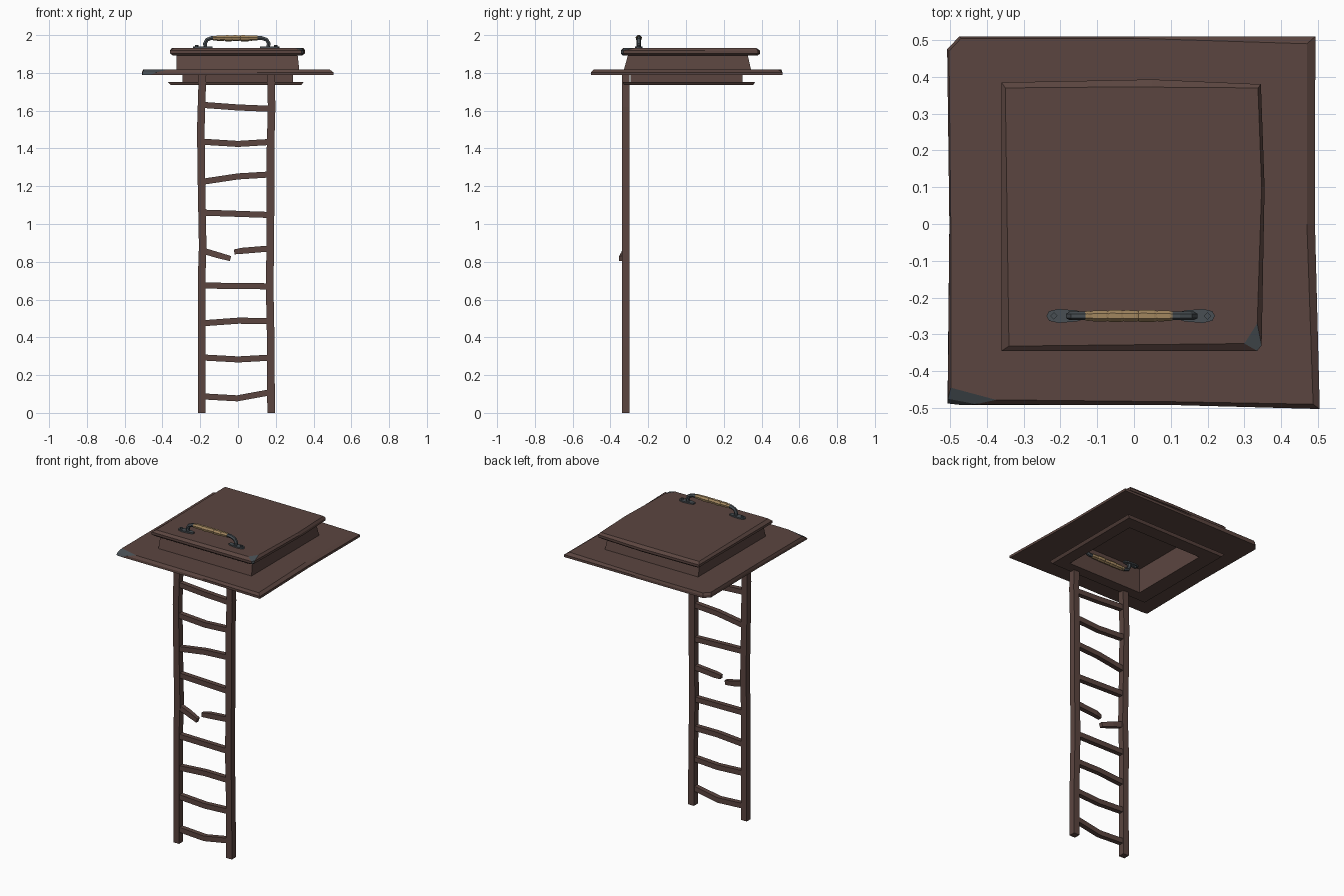
import bpy, bmesh, math
from mathutils import Vector

if "Cube" in bpy.data.objects:
    bpy.data.objects.remove(bpy.data.objects["Cube"])


def material(name, rgb):
    m = bpy.data.materials.new(name)
    m.diffuse_color = (*rgb, 1)
    m.use_nodes = True
    m.node_tree.nodes["Principled BSDF"].inputs["Base Color"].default_value = m.diffuse_color
    return m


BROWN = material("dark brown wood", (0.105, 0.060, 0.051))
GREY = material("dark grey metal", (0.065, 0.078, 0.088))
TAN = material("tan wrap", (0.36, 0.24, 0.115))


def loft(name, rings, mat, loop=False, chips=()):
    """Join equal rings with quads; cap the ends, or join last to first (loop).
    chips are the side numbers painted with the second material."""
    bm = bmesh.new()
    vs = [[bm.verts.new(p) for p in r] for r in rings]
    n = len(vs[0])
    pairs = list(zip(vs, vs[1:]))
    if loop:
        pairs.append((vs[-1], vs[0]))
    else:
        bm.faces.new(vs[0])
        bm.faces.new(vs[-1])
    for a, b in pairs:
        for i in range(n):
            f = bm.faces.new((a[i], a[(i + 1) % n], b[(i + 1) % n], b[i]))
            f.material_index = 1 if i in chips else 0
    bmesh.ops.recalc_face_normals(bm, faces=bm.faces)
    me = bpy.data.meshes.new(name)
    bm.to_mesh(me)
    bm.free()
    me.materials.append(mat)
    if chips:
        me.materials.append(GREY)
    ob = bpy.data.objects.new(name, me)
    bpy.context.collection.objects.link(ob)
    return ob


def sweep(name, pts, w, d, mat, n=4, radii=None):
    """Sweep an n-sided section along points; w in the xz plane, d along y."""
    pts = [Vector(p) for p in pts]
    rings = []
    k = 1 / math.cos(math.pi / n)
    for i, p in enumerate(pts):
        t = (pts[min(i + 1, len(pts) - 1)] - pts[max(i - 1, 0)]).normalized()
        u = t.cross(Vector((0, 1, 0))).normalized()
        r = k * (radii[i] if radii else 1)
        ring = []
        for j in range(n):
            a = 2 * math.pi * (j + 0.5) / n
            ring.append(p + u * (w * r * math.cos(a)) + Vector((0, d * r * math.sin(a), 0)))
        rings.append(ring)
    return loft(name, rings, mat)


def rect(x0, x1, y0, y1, z):
    return [(x0, y0, z), (x1, y0, z), (x1, y1, z), (x0, y1, z)]


def flat(outline, z):
    return [(x, y, z) for x, y in outline]


# floor plate, slightly warped, with one chipped corner and a square opening
bottom = [(-.47, -.492), (.1, -.492), (.505, -.503), (.492, 0), (.493, .51), (0, .51),
          (-.475, .51), (-.508, .475), (-.502, 0), (-.507, -.488)]
top = [(-.375, -.478), (.1, -.483), (.487, -.49), (.47, 0), (.47, .49), (0, .505),
       (-.47, .505), (-.503, .47), (-.498, 0), (-.498, -.445)]
mid = [(-.43, -.490)] + bottom[1:9] + [(-.506, -.475)]
plate = loft("floor_plate", [flat(bottom, 1.788), flat(mid, 1.803), flat(top, 1.817)],
             BROWN, chips=(9,))
cutter = loft("opening_cutter", [rect(-.28, .28, -.28, .29, 1.7), rect(-.28, .28, -.28, .29, 1.9)], BROWN)
cutter.hide_render = True
cutter.hide_viewport = True
cut = plate.modifiers.new("opening", 'BOOLEAN')
cut.object = cutter
cut.solver = 'EXACT'

# curb above the plate and collar below it
loft("upper_curb", [rect(-.325, .325, -.33, .345, 1.812), rect(-.325, .315, -.305, .325, 1.902),
                    rect(-.265, .265, -.265, .275, 1.902), rect(-.265, .265, -.265, .275, 1.812)],
     BROWN, loop=True)
loft("lower_collar", [rect(-.295, .29, -.295, .30, 1.745), rect(-.295, .29, -.295, .30, 1.813),
                      rect(-.265, .265, -.265, .275, 1.813), rect(-.26, .26, -.26, .27, 1.745)],
     BROWN, loop=True)
loft("bottom_flange", [rect(-.355, .335, -.328, .355, 1.735), rect(-.37, .347, -.335, .365, 1.751),
                       rect(-.26, .26, -.26, .27, 1.751), rect(-.26, .26, -.26, .27, 1.735)],
     BROWN, loop=True)

# hatch lid with bevelled rim and one chipped corner
rim = [(-.36, -.345), (.335, -.345), (.347, -.33), (.355, .1), (.345, .38), (.05, .393),
       (-.1, .39), (-.36, .385)]
under = [(x * .96, y * .97) for x, y in rim]
upper = [(-.34, -.332), (.30, -.325), (.335, -.27), (.347, .1), (.337, .37), (.05, .372),
         (-.1, .372), (-.35, .37)]
loft("hatch_lid", [flat(under, 1.893), flat(rim, 1.903), flat(rim, 1.918), flat(upper, 1.932)],
     BROWN, chips=(1,))


# handle: mounting plates, bolts, bent rod and wrapped grip
def handle(prefix, zf):
    y = -.25
    for side, cx in (("left", -.186), ("right", .168)):
        s = -1 if cx < 0 else 1
        shape = [(-.052, -.008), (-.03, -.015), (.02, -.019), (.045, -.013), (.052, 0),
                 (.045, .013), (.02, .019), (-.03, .015), (-.052, .008)]
        out = [(cx + s * px, y + py) for px, py in shape]
        loft(f"{prefix}_{side}_mount", [flat(out, zf(1.925)), flat(out, zf(1.940))], GREY)
        bx = cx + s * .032
        dia = [(bx - .01, y), (bx, y - .01), (bx + .01, y), (bx, y + .01)]
        loft(f"{prefix}_{side}_bolt", [flat(dia, zf(1.935)), flat(dia, zf(1.947))], GREY)
    path = [(-.172, 1.93), (-.175, 1.955), (-.165, 1.975), (-.14, 1.985),
            (.125, 1.985), (.152, 1.975), (.163, 1.955), (.158, 1.93)]
    sweep(prefix + "_rod", [(x, y, zf(z)) for x, z in path], .010, .010, GREY, n=6)
    edges = [-.133, -.115, -.07, -.03, .012, .06, .103]
    sizes = [.0125, .014, .0155, .0145, .0155, .0135]
    for i, r in enumerate(sizes):
        a, b = edges[i], edges[i + 1]
        z = 1.984 + .001 * (i % 2)
        sweep(f"{prefix}_grip_{i + 1}", [(a, y, zf(z)), (a + .006, y, zf(z)), (b - .006, y, zf(z)), (b + .001, y, zf(z))],
              r, r, TAN, n=7, radii=(.85, 1, .97, .85))


handle("outer_handle", lambda z: z)
handle("inner_handle", lambda z: 3.825 - z)

# ladder rails, gently bent
RY = -.32
rails = {"left_rail": [(-.193, 0), (-.192, .4), (-.193, .7), (-.187, .88), (-.193, 1.2), (-.197, 1.5), (-.188, 1.79)],
         "right_rail": [(.175, 0), (.174, .35), (.168, .65), (.172, 1.05), (.172, 1.4), (.178, 1.62), (.174, 1.79)]}
for name, pts in rails.items():
    sweep(name, [(x, RY, z) for x, z in pts], .020, .020, BROWN)

# ladder rungs as (x, z) paths
rungs = [[(-.18, .087), (-.005, .077), (.165, .108)],
         [(-.18, .293), (0, .283), (.165, .292)],
         [(-.18, .475), (0, .488), (.165, .487)],
         [(-.18, .674), (.165, .670)],
         [(-.18, 1.060), (.165, 1.048)],
         [(-.18, 1.225), (0, 1.252), (.165, 1.262)],
         [(-.18, 1.435), (0, 1.424), (.165, 1.434)],
         [(-.18, 1.630), (0, 1.617), (.165, 1.610)]]
for i, pts in enumerate(rungs):
    sweep(f"rung_{i + 1}", [(x, RY, z) for x, z in pts], .016, .015, BROWN)

# snapped rung in two halves
sweep("broken_rung_left", [(-.18, RY, .857), (-.11, RY - .008, .836), (-.04, RY - .022, .817)],
      .016, .014, BROWN, radii=(1, 1, .85))
sweep("broken_rung_right", [(-.02, RY - .004, .852), (.02, RY, .858), (.165, RY, .870)],
      .016, .014, BROWN, radii=(.8, 1, 1))
